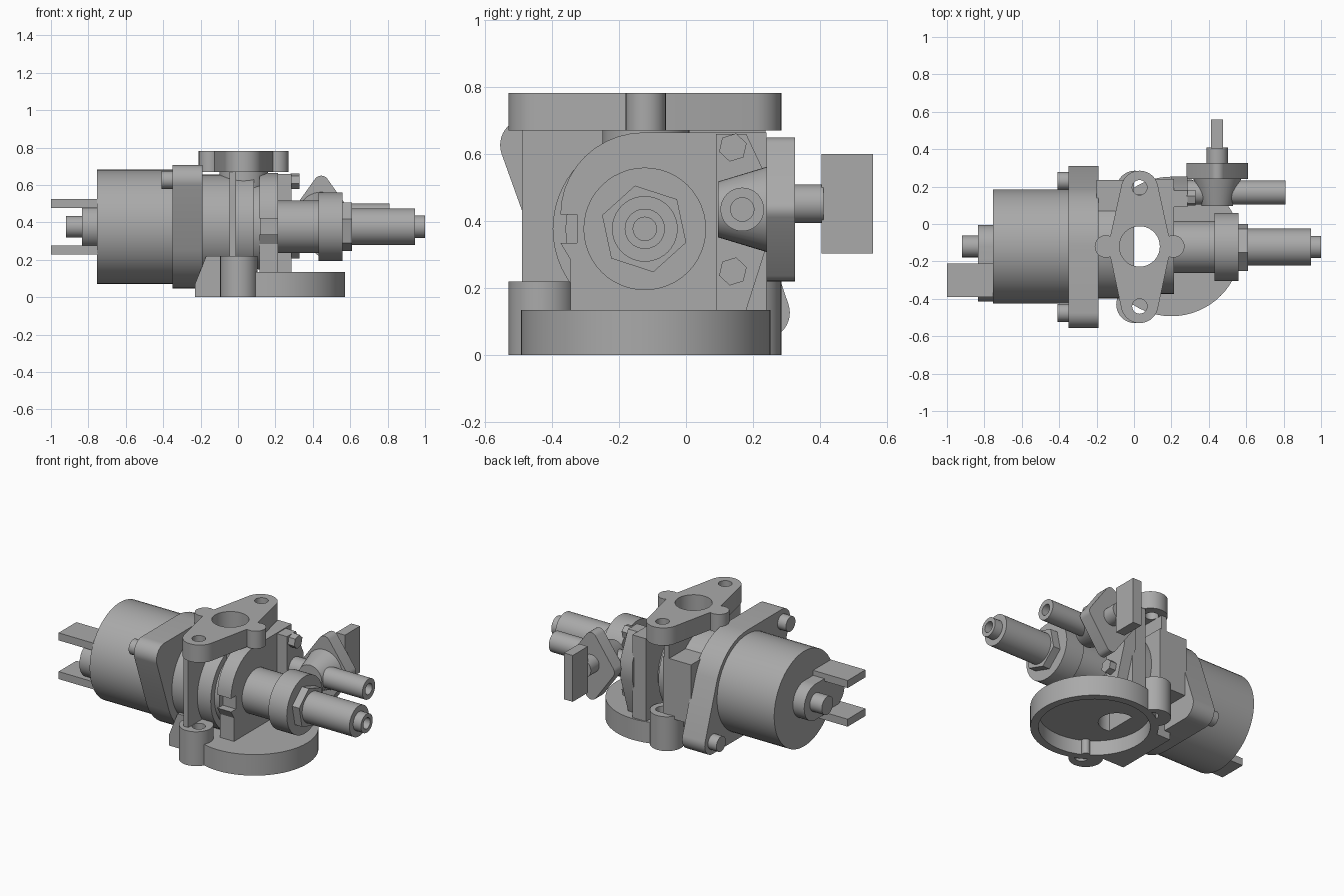
import bpy, bmesh
from math import cos, sin, pi, radians
from mathutils import Vector
from mathutils.geometry import convex_hull_2d

if "Cube" in bpy.data.objects:
    bpy.data.objects.remove(bpy.data.objects["Cube"])

CY, CZ = -0.12, 0.377          # main horizontal axis
grey = bpy.data.materials.new("dark_grey")
grey.diffuse_color = (0.4, 0.4, 0.4, 1)
grey.use_nodes = True
grey.node_tree.nodes["Principled BSDF"].inputs["Base Color"].default_value = grey.diffuse_color


def circle(u, v, r, n=40, turn=0.0):
    return [(u + r * cos(2 * pi * i / n + turn), v + r * sin(2 * pi * i / n + turn)) for i in range(n)]


def hull(*loops):
    pts = [Vector(p) for l in loops for p in l]
    return [tuple(pts[i]) for i in convex_hull_2d(pts)]


def loft(name, axis, pa, a, pb, b):
    """Solid between two equal-count profiles at a and b along an axis."""
    place = {'x': lambda p, t: (t, p[0], p[1]),
             'y': lambda p, t: (p[0], t, p[1]),
             'z': lambda p, t: (p[0], p[1], t)}[axis]
    bm = bmesh.new()
    A = [bm.verts.new(place(p, a)) for p in pa]
    B = [bm.verts.new(place(p, b)) for p in pb]
    n = len(A)
    bm.faces.new(A)
    bm.faces.new(B[::-1])
    for i in range(n):
        bm.faces.new((A[i], B[i], B[(i + 1) % n], A[(i + 1) % n]))
    bmesh.ops.recalc_face_normals(bm, faces=bm.faces)
    me = bpy.data.meshes.new(name)
    bm.to_mesh(me)
    bm.free()
    me.materials.append(grey)
    ob = bpy.data.objects.new(name, me)
    bpy.context.collection.objects.link(ob)
    return ob


def prism(name, axis, pts, a, b):
    return loft(name, axis, pts, a, pts, b)


def cyl(name, axis, u, v, r, a, b, n=40, turn=0.0):
    return prism(name, axis, circle(u, v, r, n, turn), a, b)


def box(name, x0, x1, y0, y1, z0, z1):
    return prism(name, 'z', [(x0, y0), (x1, y0), (x1, y1), (x0, y1)], z0, z1)


def cut(obs, cutters):
    for ob in obs:
        for c in cutters:
            m = ob.modifiers.new("cut", 'BOOLEAN')
            m.operation, m.solver, m.object = 'DIFFERENCE', 'EXACT', c
            bpy.context.view_layer.objects.active = ob
            bpy.ops.object.modifier_apply(modifier=m.name)


# motor housing, end cap, shaft and terminals
cyl("motor_housing", 'x', CY, CZ, 0.305, -0.755, -0.34, 56)
prism("end_cap", 'x', hull(circle(-0.12, CZ, 0.115), circle(-0.30, CZ, 0.115)), -0.835, -0.75)
cyl("motor_shaft", 'x', CY, CZ, 0.058, -0.92, -0.83)
for z in (0.252, 0.5):
    box("terminal", -1.0, -0.75, -0.39, -0.21, z - 0.024, z + 0.024)

# mounting flange with two diagonal bolts
bolts = ((-0.475, 0.627), (0.23, 0.127))
prism("motor_flange", 'x', hull(circle(CY, CZ, 0.33, 48), *[circle(y, z, 0.08) for y, z in bolts]), -0.35, -0.19)
for y, z in bolts:
    cyl("flange_bolt", 'x', y, z, 0.048, -0.41, -0.34, 24)

# main body, gap neck, and front plate with its side notch
body = cyl("main_body", 'x', CY, CZ, 0.278, -0.2, 0.085, 56)
back = box("body_back_block", -0.2, 0.0, -0.05, 0.235, 0.2, 0.58)
rib = box("body_rib", -0.045, -0.01, -0.49, 0.238, 0.2, 0.675)
neck = cyl("body_neck", 'x', CY, CZ, 0.24, 0.08, 0.12)
arc = [(-0.125 - 0.25 * cos(radians(t)), 0.42 + 0.245 * sin(radians(t))) for t in range(0, 91, 9)]
plate = prism("front_plate", 'x', [(0.24, 0.13), (-0.345, 0.13), (-0.345, 0.285), (-0.375, 0.335), (-0.325, 0.335),
              (-0.325, 0.42)] + arc + [(0.24, 0.665)], 0.115, 0.213)
throat = cyl("throat", 'z', 0.03, CY, 0.13, 0.5, 0.68)

# float bowl, open from below
bowl = cyl("float_bowl", 'z', 0.2, CY, 0.373, 0, 0.135, 64)
recess = cyl("cutter_recess", 'z', 0.2, CY, 0.325, -0.1, 0.095, 64)
web = prism("bowl_side_web", 'y', [(-0.23, 0), (-0.23, 0.07), (-0.17, 0.22), (0.0, 0.22), (0.0, 0)], -0.37, 0.05)
cyl("bowl_pin", 'z', 0.03, -0.40, 0.025, 0, 0.12, 20)

# top flange and base bosses
lobes = (-0.43, 0.185)
top = prism("top_flange", 'z', hull(circle(0.03, CY, 0.165), *[circle(0.03, y, 0.1) for y in lobes]), 0.67, 0.783)
for x in (-0.15, 0.21):
    cyl("top_flange_ear", 'z', x, CY, 0.06, 0.67, 0.783, 28)
bosses = [cyl("base_boss", 'z', 0.005, y, 0.1, 0, 0.22) for y in lobes]
cut([bowl, web] + bosses, [recess])
holes = [cyl("cutter_hole", 'z', 0.03, y + d, 0.04, -0.1, 1, 24) for y, d in zip(lobes, (-0.01, 0.01))]
bore = cyl("cutter_bore", 'z', 0.03, CY, 0.108, -0.1, 1, 48)
cut([top] + bosses, holes)
cut([top, throat, body, neck, plate, bowl, back, rib], [bore])

# outlet fitting stack on the right
cyl("outlet_neck", 'x', CY - 0.003, CZ, 0.14, 0.2, 0.44)
cyl("outlet_collar", 'x', CY - 0.003, CZ, 0.183, 0.43, 0.56, 48)
cyl("outlet_nut", 'x', CY - 0.005, CZ, 0.132, 0.555, 0.61, 6, radians(-18))
cyl("outlet_tube", 'x', CY - 0.003, CZ, 0.098, 0.6, 0.945)
tip = cyl("outlet_tip", 'x', CY - 0.003, CZ, 0.06, 0.94, 1.0)

# side cover with two screws and inlet pipe
prism("side_cover", 'x', [(0.09, 0.135), (0.09, 0.66), (0.18, 0.66), (0.255, 0.5), (0.255, 0.37), (0.18, 0.135)],
      0.2, 0.285)
for z in (0.25, 0.62):
    cyl("cover_screw", 'x', 0.14, z, 0.043, 0.28, 0.33, 6, 0.3)
pipe = cyl("inlet_pipe", 'x', 0.168, 0.435, 0.065, 0.2, 0.81)
cut([tip], [cyl("cutter_tip", 'x', CY - 0.003, CZ, 0.035, 0.95, 1.1, 24)])
cut([pipe], [cyl("cutter_pipe", 'x', 0.168, 0.435, 0.035, 0.7, 0.9, 24)])

# valve: cone, diamond plate, stem and handle
vx, vz = 0.445, 0.435
loft("valve_cone", 'y', circle(vx, vz, 0.083), 0.095, circle(vx, vz, 0.13), 0.25)
prism("valve_plate", 'y', hull(circle(vx, vz + 0.175, 0.04, 20), circle(vx, vz - 0.175, 0.04, 20),
      circle(vx - 0.125, vz, 0.04, 20), circle(vx + 0.125, vz, 0.04, 20)), 0.24, 0.325)
cyl("valve_stem", 'y', vx, vz + 0.017, 0.057, 0.32, 0.41)
box("valve_handle", 0.413, 0.475, 0.405, 0.558, 0.303, 0.6)

# remove cutters, smooth the round faces
for ob in list(bpy.data.objects):
    if ob.name.startswith("cutter"):
        bpy.data.objects.remove(ob)
bpy.ops.object.select_all(action='SELECT')
bpy.ops.object.shade_smooth_by_angle(angle=radians(30))
